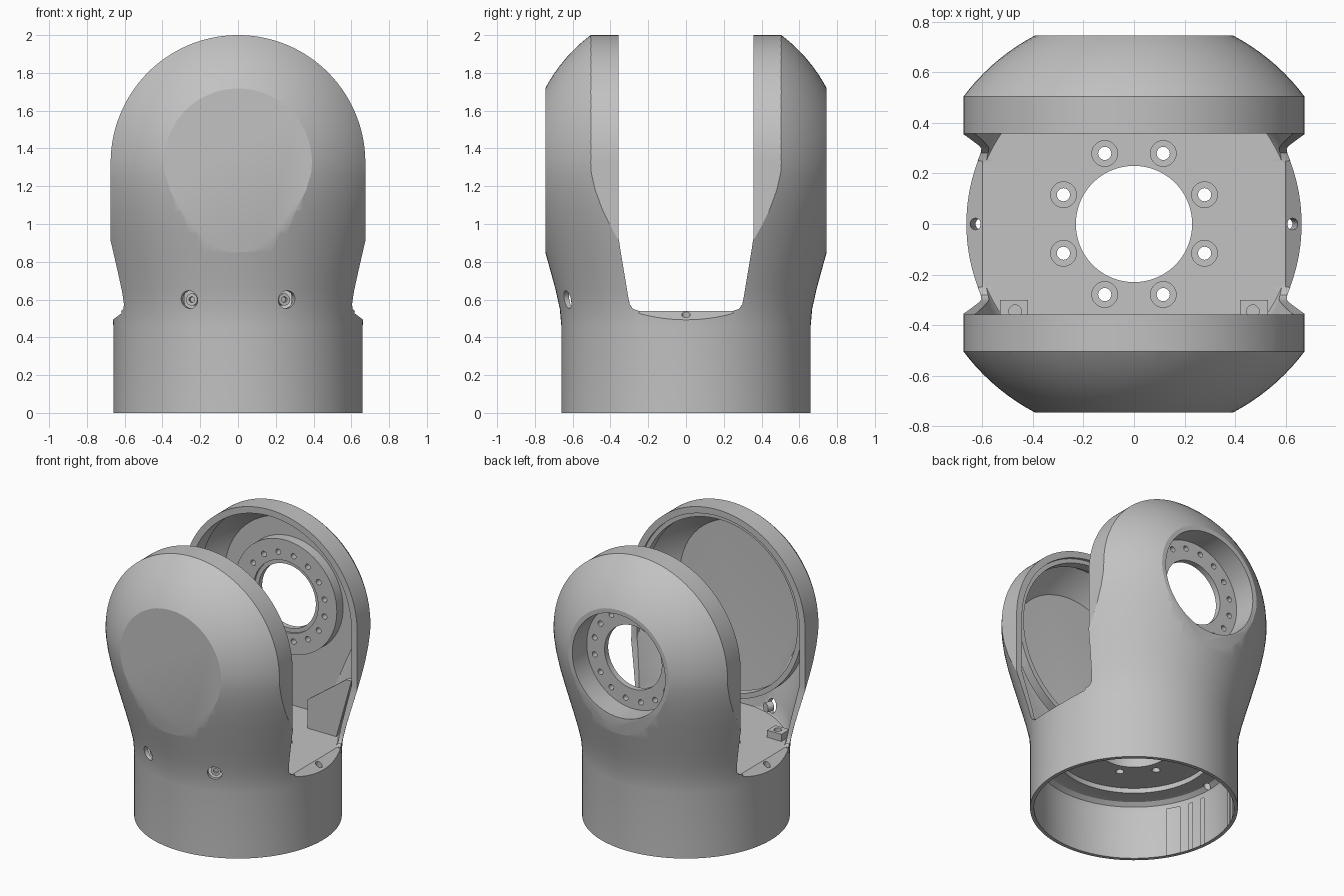
import bpy, bmesh, math
from mathutils import Matrix, Vector

cube = bpy.data.objects.get("Cube")
if cube:
    bpy.data.objects.remove(cube)

metal = bpy.data.materials.new("light grey metal")
metal.use_nodes = True
metal.diffuse_color = (0.54, 0.54, 0.54, 1)
metal.node_tree.nodes["Principled BSDF"].inputs["Base Color"].default_value = (0.54, 0.54, 0.54, 1)

JOINT_Z = 1.326    # height of the fork axis
BALL_R = 0.842
FLOOR_Z = 0.54


def finish(name, bm):
    bmesh.ops.recalc_face_normals(bm, faces=bm.faces)
    mesh = bpy.data.meshes.new(name)
    bm.to_mesh(mesh)
    bm.free()
    mesh.materials.append(metal)
    obj = bpy.data.objects.new(name, mesh)
    bpy.context.collection.objects.link(obj)
    return obj


def lathe(name, profile, steps=128):
    """Revolve an (r, z) profile that starts and ends on the z axis."""
    bm = bmesh.new()
    verts = [bm.verts.new((r, 0, z)) for r, z in profile]
    edges = [bm.edges.new(pair) for pair in zip(verts, verts[1:])]
    bmesh.ops.spin(bm, geom=verts + edges, axis=(0, 0, 1), cent=(0, 0, 0),
                   angle=math.tau, steps=steps, use_duplicate=False)
    bmesh.ops.remove_doubles(bm, verts=bm.verts, dist=1e-5)
    return finish(name, bm)


def prism(name, points, axis, lo, hi):
    """Extrude a polygon along x (points are y, z) or y (points are x, z)."""
    bm = bmesh.new()
    place = (lambda a, b: (lo, a, b)) if axis == "x" else (lambda a, b: (a, lo, b))
    face = bm.faces.new([bm.verts.new(place(a, b)) for a, b in points])
    moved = bmesh.ops.extrude_face_region(bm, geom=[face])["geom"]
    shift = (hi - lo, 0, 0) if axis == "x" else (0, hi - lo, 0)
    bmesh.ops.translate(bm, vec=shift, verts=[v for v in moved if isinstance(v, bmesh.types.BMVert)])
    return finish(name, bm)


def rod(name, start, end, radius, segments=32):
    """Cylinder between two points."""
    start, end = Vector(start), Vector(end)
    turn = (end - start).to_track_quat("Z", "Y").to_matrix().to_4x4()
    bm = bmesh.new()
    bmesh.ops.create_cone(bm, cap_ends=True, segments=segments, radius1=radius, radius2=radius,
                          depth=(end - start).length,
                          matrix=Matrix.Translation((start + end) / 2) @ turn)
    return finish(name, bm)


def combine(target, other, operation):
    """Apply a boolean and discard the tool object."""
    mod = target.modifiers.new("bool", "BOOLEAN")
    mod.object, mod.operation, mod.solver = other, operation, "EXACT"
    bpy.context.view_layer.objects.active = target
    bpy.ops.object.modifier_apply(modifier=mod.name)
    bpy.data.objects.remove(other)


def cut(target, other):
    combine(target, other, "DIFFERENCE")


def flared_form(name, inset, bottom, front, back):
    """Flared column ending in a ball, trimmed to a flat-sided rounded slab."""
    wall = [(0.66, 0.46), (0.668, 0.55), (0.69, 0.65), (0.717, 0.75), (0.745, 0.85),
            (0.773, 0.95), (0.805, 1.07), (0.828, 1.18), (0.84, 1.27)]
    profile = [(0, bottom), (0.66 - inset * 0.55, bottom)]
    profile += [(r - inset * min(1, z / 0.95), z) for r, z in wall if z > bottom]
    ball = BALL_R - inset
    profile += [(ball * math.cos(i * math.pi / 48), JOINT_Z + ball * math.sin(i * math.pi / 48))
                for i in range(24)] + [(0, JOINT_Z + ball)]
    form = lathe(name, profile)
    half = 0.674 - inset
    arch = [(half * math.cos(i * math.pi / 96), JOINT_Z + half * math.sin(i * math.pi / 96))
            for i in range(97)]
    slab = prism("slab", arch + [(-half, -0.1), (half, -0.1)], "y", front, back)
    combine(form, slab, "INTERSECT")
    return form


# Hollow fork body
body = flared_form("fork_body", 0, 0, -0.745, 0.745)
cut(body, flared_form("cavity", 0.045, FLOOR_Z, -0.63, 0.6))

# Bearing seat in the rear arm
combine(body, rod("seat", (0, 0.53, JOINT_Z), (0, 0.7, JOINT_Z), 0.395, 96), "UNION")
cut(body, rod("recess", (0, 0.585, JOINT_Z), (0, 1, JOINT_Z), 0.36, 96))
cut(body, rod("bore", (0, 0.3, JOINT_Z), (0, 1, JOINT_Z), 0.222, 96))
cut(body, rod("bore_step", (0, 0.3, JOINT_Z), (0, 0.545, JOINT_Z), 0.25, 96))
for i in range(16):
    a = math.tau * (i + 0.5) / 16
    x, z = 0.305 * math.cos(a), JOINT_Z + 0.305 * math.sin(a)
    cut(body, rod("seat_hole", (x, 0.45, z), (x, 0.65, z), 0.019, 16))

# Slot between the arms, with rounded lower corners
half_slot = [(0.357, 2.2), (0.357, 0.93), (0.35, 0.88), (0.305, 0.61), (0.298, 0.575),
             (0.28, 0.55), (0.25, FLOOR_Z)]
slot = half_slot + [(-y, z) for y, z in reversed(half_slot)]
cut(body, prism("slot", slot, "x", -1, 1))

# Sloping shelves with a hole at each open side
for s in (-1, 1):
    wedge = [(s * 0.6, FLOOR_Z), (s * 0.8, 0.39), (s * 0.8, 0.6), (s * 0.6, 0.6)]
    cut(body, prism("shelf", wedge, "y", -0.25, 0.25))
    cut(body, rod("shelf_hole", (s * 0.6, 0, 0.35), (s * 0.64, 0, 0.6), 0.023, 20))

# Open underside, central cable hole and bolt circle
cut(body, lathe("underside", [(0, -0.1), (0.635, -0.1), (0.635, 0.34), (0.627, 0.37), (0.6, 0.392),
                              (0.56, 0.4), (0.5, 0.4), (0.5, 0.435), (0, 0.435)]))
cut(body, rod("cable_hole", (0, 0, 0.2), (0, 0, 0.7), 0.23, 96))
for i in range(8):
    a = math.tau * (i + 0.5) / 8
    x, y = 0.302 * math.cos(a), 0.302 * math.sin(a)
    cut(body, rod("bolt_hole", (x, y, 0.2), (x, y, 0.7), 0.026, 20))
    cut(body, rod("counterbore", (x, y, 0.5), (x, y, 0.7), 0.051, 28))

# Screw holes low on the front
for s in (-1, 1):
    out = Vector((s * 0.38, -0.925, 0))
    lift = Vector((0, 0, 0.6))
    cut(body, rod("screw_hole", out * 0.5 + lift, out * 0.8 + lift, 0.047, 28))
    screw = rod("front_screw_" + ("left" if s > 0 else "right"),
                out * 0.6 + lift, out * 0.645 + lift, 0.032, 28)
    cut(screw, rod("socket", out * 0.625 + lift, out * 0.7 + lift, 0.017, 6))

# Lip ring inside the front arm
ring = rod("front_lip_ring", (0, -0.44, JOINT_Z), (0, -0.375, JOINT_Z), 0.635, 96)
cut(ring, rod("ring_bore", (0, -0.6, JOINT_Z), (0, -0.3, JOINT_Z), 0.6, 96))

# Lugs beside the front arm and gussets in the rear arm
for s, side in ((-1, "right"), (1, "left")):
    lug = prism("lug_" + side, [(s * 0.42, FLOOR_Z - 0.01), (s * 0.53, FLOOR_Z - 0.01),
                                (s * 0.53, 0.59), (s * 0.42, 0.59)], "y", -0.39, -0.3)
    cut(lug, rod("lug_hole", (s * 0.47, -0.345, 0.5), (s * 0.47, -0.345, 0.7), 0.025, 20))
    prism("rear_gusset_" + side, [(s * 0.28, FLOOR_Z - 0.01), (s * 0.28, 0.74), (s * 0.58, 0.96),
                                  (s * 0.62, 0.96), (s * 0.5, FLOOR_Z - 0.01)], "y", 0.37, 0.4)

# Smooth curved surfaces, keep machined edges crisp
bpy.ops.object.select_all(action="DESELECT")
for obj in bpy.context.collection.objects:
    if obj.type == "MESH" and metal.name in obj.data.materials:
        obj.select_set(True)
        bpy.context.view_layer.objects.active = obj
bpy.ops.object.shade_smooth_by_angle(angle=math.radians(25))
